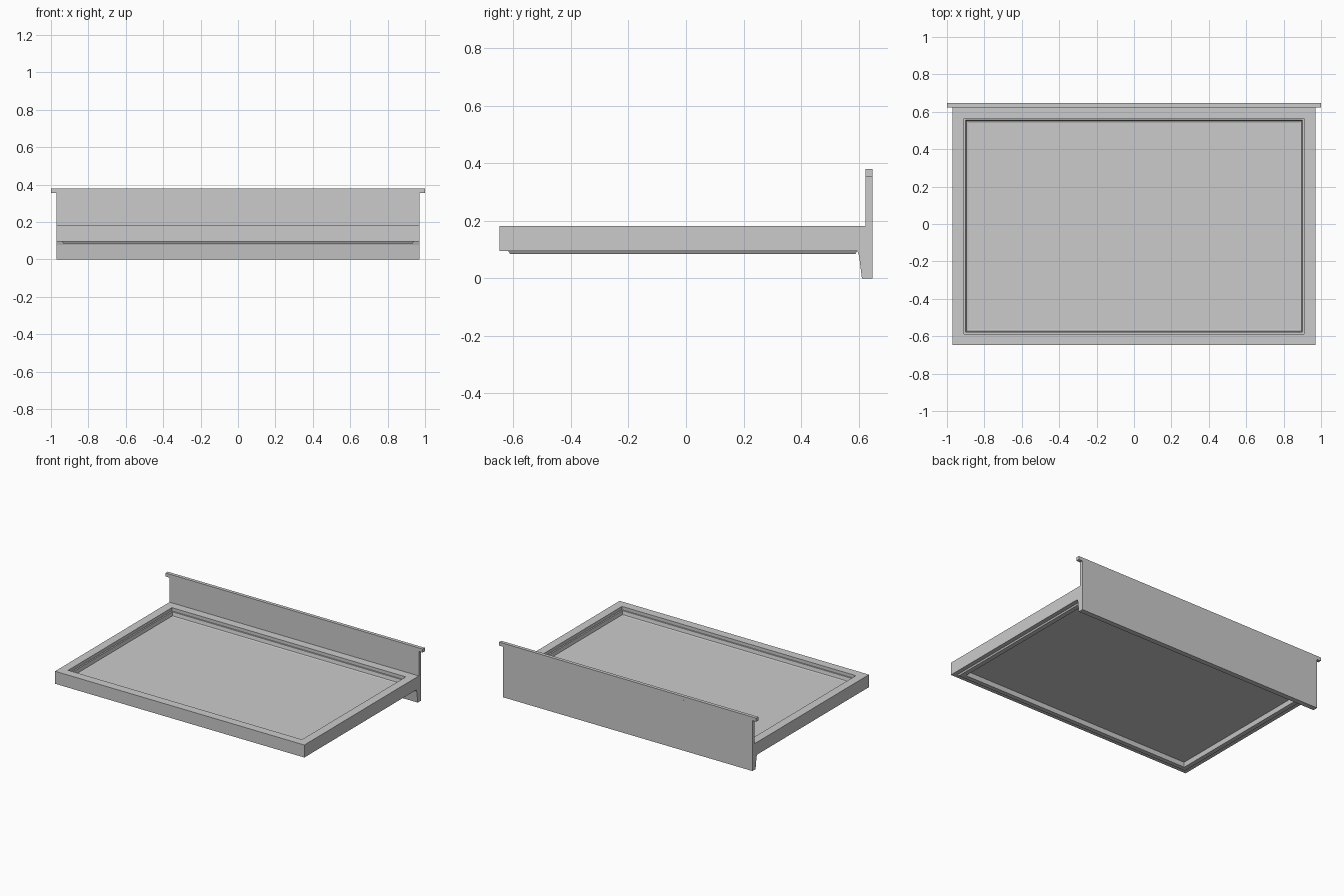
import bpy, bmesh

if "Cube" in bpy.data.objects:
    bpy.data.objects.remove(bpy.data.objects["Cube"])

X, Y0, Y1 = 0.97, -0.648, 0.625     # tray footprint


def finish(name, bm):
    bmesh.ops.recalc_face_normals(bm, faces=bm.faces[:])
    me = bpy.data.meshes.new(name)
    bm.to_mesh(me)
    bm.free()
    ob = bpy.data.objects.new(name, me)
    bpy.context.collection.objects.link(ob)
    return ob


def nested_tray(name, section):
    """Loft rectangular loops (inset, z), capping the first and last."""
    bm = bmesh.new()
    loops = []
    for d, z in section:
        loops.append([bm.verts.new(p) for p in (
            (-X + d, Y0 + d, z), (X - d, Y0 + d, z),
            (X - d, Y1 - d, z), (-X + d, Y1 - d, z))])
    for a, b in zip(loops, loops[1:]):
        for i in range(4):
            j = (i + 1) % 4
            bm.faces.new((a[i], a[j], b[j], b[i]))
    bm.faces.new(loops[0])
    bm.faces.new(loops[-1])
    return finish(name, bm)


def extrude_x(name, profile, half):
    """Extrude a (y, z) profile across the width."""
    bm = bmesh.new()
    a = [bm.verts.new((-half, y, z)) for y, z in profile]
    b = [bm.verts.new((half, y, z)) for y, z in profile]
    bm.faces.new(a)
    bm.faces.new(b)
    for i in range(len(a)):
        j = (i + 1) % len(a)
        bm.faces.new((a[i], a[j], b[j], b[i]))
    return finish(name, bm)


# Tray: stepped rim above, thin recessed floor, raised rib below
nested_tray("tray", [
    (0.085, 0.132), (0.075, 0.135), (0.070, 0.160), (0.060, 0.160),
    (0.060, 0.183), (0.000, 0.183), (0.000, 0.095), (0.030, 0.095),
    (0.036, 0.085), (0.068, 0.085), (0.075, 0.115)])

# Back board with a tapered skirt under the tray
extrude_x("back_board", [
    (0.612, 0.0), (0.648, 0.0), (0.648, 0.355), (0.624, 0.355),
    (0.624, 0.096), (0.596, 0.096), (0.602, 0.078)], X)

# Wider lip along the top of the back board
extrude_x("top_lip", [
    (0.624, 0.355), (0.648, 0.355), (0.648, 0.38), (0.624, 0.38)], 1.0)
